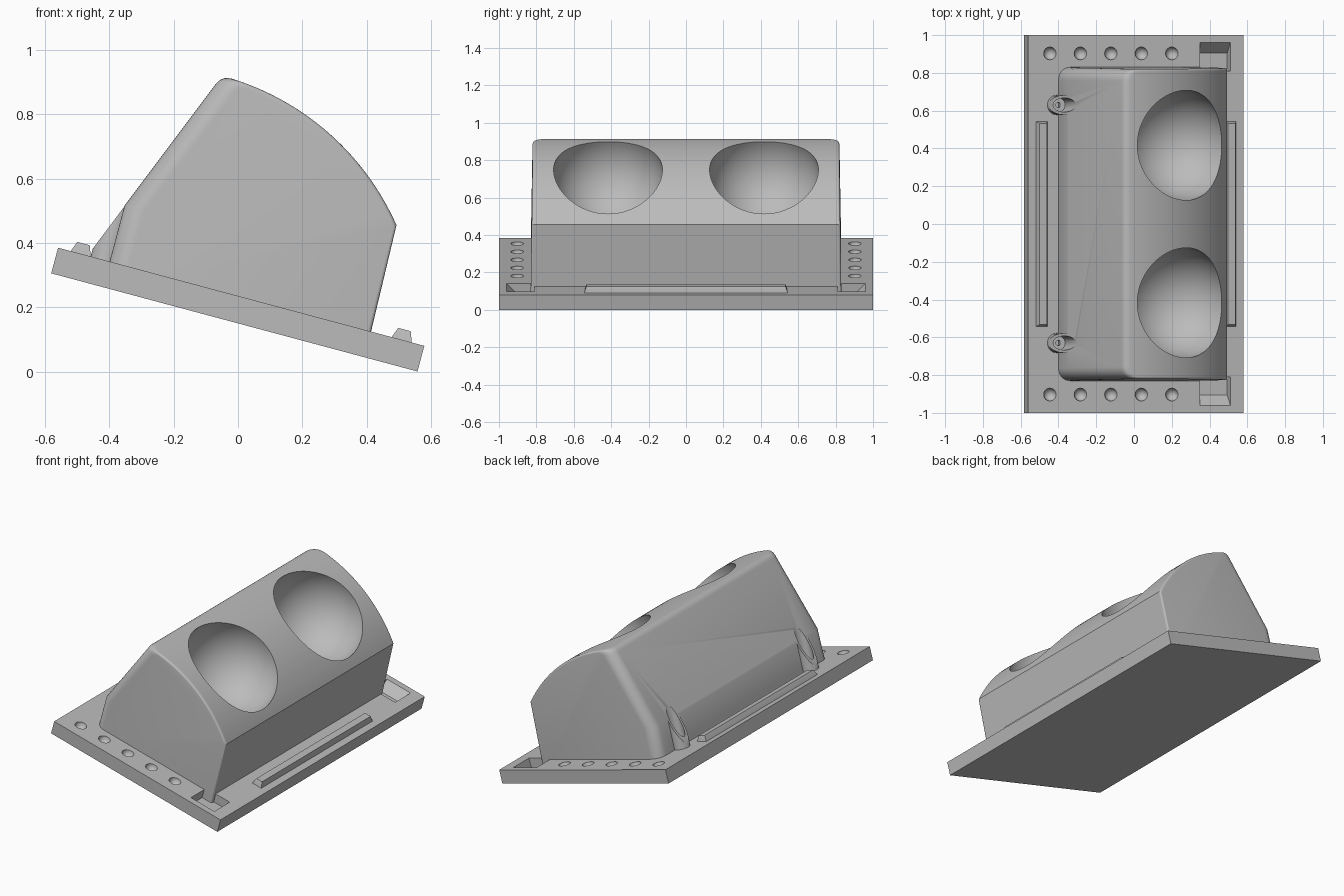
import bpy, bmesh, math
from mathutils import Matrix

cube = bpy.data.objects.get("Cube")
if cube:
    bpy.data.objects.remove(cube)

grey = bpy.data.materials.new("neutral_grey")
grey.use_nodes = True
COLOUR = (0.5, 0.5, 0.5, 1)
grey.diffuse_color = COLOUR
grey.node_tree.nodes["Principled BSDF"].inputs["Base Color"].default_value = COLOUR

# Parts are modelled flat on the plate top, then the whole frame is tilted
TILT = math.radians(15)
ORIGIN = (0.01, 0, 0.2325)


def finish(bm, name):
    bmesh.ops.recalc_face_normals(bm, faces=bm.faces)
    mesh = bpy.data.meshes.new(name)
    bm.to_mesh(mesh)
    bm.free()
    mesh.materials.append(grey)
    ob = bpy.data.objects.new(name, mesh)
    ob.location = ORIGIN
    ob.rotation_euler = (0, TILT, 0)
    bpy.context.collection.objects.link(ob)
    return ob


def loft(rings, name):
    bm = bmesh.new()
    rows = [[bm.verts.new(p) for p in ring] for ring in rings]
    n = len(rows[0])
    for a, b in zip(rows, rows[1:]):
        for i in range(n):
            j = (i + 1) % n
            bm.faces.new((a[i], a[j], b[j], b[i]))
    bm.faces.new(rows[0])
    bm.faces.new(rows[-1])
    return finish(bm, name)


def rect(x0, x1, y0, y1, z):
    return [(x0, y0, z), (x1, y0, z), (x1, y1, z), (x0, y1, z)]


def cylinder(x, y, r, z0, z1, name, top=None):
    ring = [(x + r * math.cos(k * math.tau / 40), y + r * math.sin(k * math.tau / 40))
            for k in range(40)]
    return loft([[(u, v, z0) for u, v in ring],
                 [(u, v, top(u) if top else z1) for u, v in ring]], name)


def sphere(x, y, z, r, seg, name):
    bm = bmesh.new()
    bmesh.ops.create_uvsphere(bm, u_segments=seg, v_segments=seg // 2, radius=r,
                              matrix=Matrix.Translation((x, y, z)))
    return finish(bm, name)


def select(ob):
    bpy.ops.object.select_all(action='DESELECT')
    ob.select_set(True)
    bpy.context.view_layer.objects.active = ob


def cut(target, cutters):
    select(target)
    for c in cutters:
        c.hide_render = True
        mod = target.modifiers.new("cut", 'BOOLEAN')
        mod.operation = 'DIFFERENCE'
        mod.solver = 'EXACT'
        mod.object = c
        bpy.ops.object.modifier_apply(modifier=mod.name)


# Housing profile: upright back, sloped back, ridge, curved face, front wall
BACK, CREASE, RIDGE_X, RIDGE_Z, R = -0.424, 0.18, -0.236, 0.6485, 0.829
SLOPE = (RIDGE_Z - CREASE) / (RIDGE_X - BACK)
HALF, FILLET, EDGE = 0.83, 0.065, 0.012


def profile(d, e):
    """Section with the back moved in by d and the curved face by e."""
    radius = R - e

    def arc(a):
        return RIDGE_X + radius * math.sin(a), RIDGE_Z - R + radius * math.cos(a)

    start, end = math.asin(d / R), math.asin((0.409 - RIDGE_X) / R)
    ridge = arc(start)
    low = (ridge[0] - 0.03 / SLOPE, ridge[1] - 0.03)
    high = arc(start + 0.04)
    pts = [(BACK + d, -0.06), (BACK + d, CREASE)]
    for k in range(6):
        t = k / 5
        pts.append(tuple((1 - t) ** 2 * p + 2 * t * (1 - t) * q + t * t * s
                         for p, q, s in zip(low, ridge, high)))
    pts += [arc(start + 0.04 + (end - start - 0.04) * k / 32) for k in range(1, 33)]
    pts.append((0.42 - e, -0.06))
    return pts


offsets = [FILLET * math.sin(math.radians(9 * k)) for k in range(11)]
offsets += [FILLET - EDGE * f for f in (0.8, 0.55, 0.3, 0.1)]
sections = []
for s in sorted(set(offsets)):
    d = FILLET - math.sqrt(max(0, FILLET ** 2 - s * s))
    over = max(0, s - (FILLET - EDGE))
    e = EDGE - math.sqrt(max(0, EDGE ** 2 - over ** 2))
    sections.append((HALF - FILLET + s, d, e))
rings = []
for side, seq in ((-1, reversed(sections)), (1, sections)):
    for y, d, e in seq:
        rings.append([(u, side * (y - 0.015 * w), w) for u, w in profile(d, e)])
housing = loft(rings, "housing")

# Screw bosses trimmed to the sloped back
bosses = [cylinder(-0.433, s * 0.63, 0.052, -0.02, 0, "screw_boss",
                   lambda u: CREASE - 0.003 + SLOPE * (u - BACK)) for s in (-1, 1)]

# Spherical bowls and screw bores
bowls = [sphere(0.103, s * 0.417, 0.522, 0.295, 72, "bowl_cutter") for s in (-1, 1)]
bores = [cylinder(-0.433, s * 0.63, 0.037, 0.03, 0.5, "bore_cutter") for s in (-1, 1)]
pins = [cylinder(-0.433, s * 0.63, 0.014, -0.01, 0.06, "pin_cutter") for s in (-1, 1)]
cut(housing, bowls + bores)
for boss, bore, pin in zip(bosses, bores, pins):
    cut(boss, [bore, pin])

# Base plate with blind dimples and corner pockets
plate = loft([rect(-0.59, 0.59, -1, 1, -0.0825), rect(-0.59, 0.59, -1, 1, 0)], "base_plate")
holes = []
for s in (-1, 1):
    holes += [sphere(-0.471 + 0.167 * k, s * 0.903, 0, 0.034, 24, "dimple_cutter")
              for k in range(5)]
    holes.append(loft([rect(0.352, 0.515, s * 0.81, s * 0.905, -0.055),
                       rect(0.352, 0.518, s * 0.81, s * 0.965, 0.005)], "pocket_cutter"))
cut(plate, holes)

# Long tapered ridges along both plate edges
ridges = [loft([rect(c - 0.033, c + 0.033, -0.545, 0.545, -0.01),
                rect(c - 0.031, c + 0.031, -0.543, 0.543, 0.004),
                rect(c - 0.02, c + 0.02, -0.532, 0.532, 0.033)], "edge_ridge")
          for c in (-0.517, 0.517)]

for c in bowls + bores + pins + holes:
    bpy.data.objects.remove(c)
for ob in [housing, plate] + bosses + ridges:
    select(ob)
    bpy.ops.object.shade_smooth_by_angle(angle=math.radians(30))
